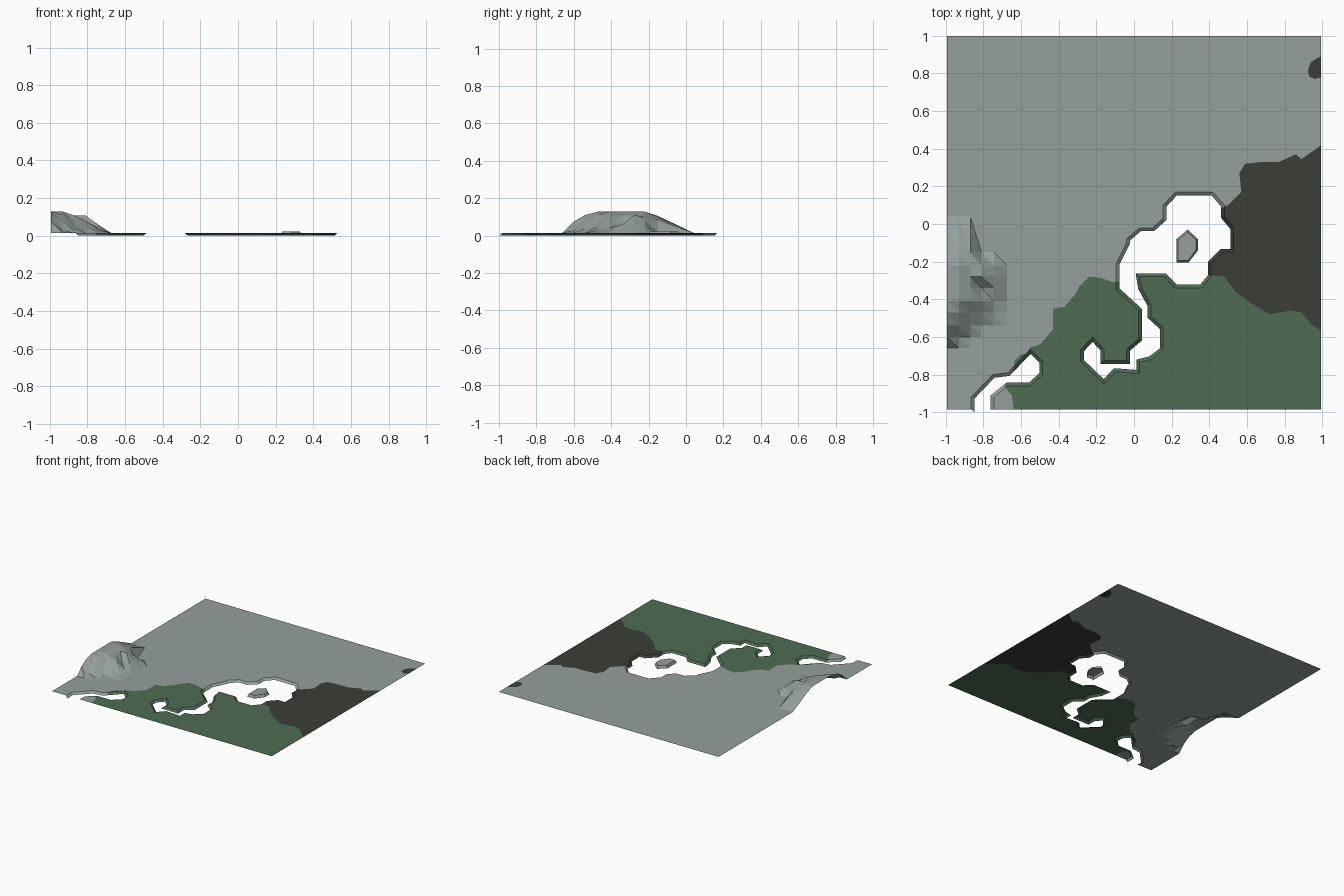
import bpy, bmesh
from mathutils import Vector
from mathutils.geometry import delaunay_2d_cdt, intersect_point_line

if "Cube" in bpy.data.objects:
    bpy.data.objects.remove(bpy.data.objects["Cube"])

LEVEL, BANK = 0.015, 0.018
L, R, B, T = -0.995, 0.995, -0.985, 1.0


def material(name, rgb):
    m = bpy.data.materials.new(name)
    m.diffuse_color = (*rgb, 1)
    m.use_nodes = True
    m.node_tree.nodes["Principled BSDF"].inputs["Base Color"].default_value = m.diffuse_color
    return m


grey = material("grey_rock", (0.30, 0.35, 0.335))
green = material("green_meadow", (0.077, 0.148, 0.088))
dark = material("dark_soil", (0.043, 0.048, 0.040))


def inside(p, poly):
    c = False
    for a, b in zip(poly, poly[1:] + poly[:1]):
        if (a[1] > p[1]) != (b[1] > p[1]):
            if p[0] < (b[0] - a[0]) * (p[1] - a[1]) / (b[1] - a[1]) + a[0]:
                c = not c
    return c


def inset(poly, d):
    """Move every corner of a clockwise outline inwards by d."""
    out = []
    for i, p in enumerate(poly):
        p, a, b = Vector(p), Vector(poly[i - 1]), Vector(poly[(i + 1) % len(poly)])
        u, v = (p - a).normalized(), (b - p).normalized()
        n1, n2 = Vector((u.y, -u.x)), Vector((v.y, -v.x))
        q = p + (n1 + n2) * d / (1 + n1.dot(n2))
        out.append((q.x, q.y))
    return out


def edge_distance(p, poly):
    best = 9
    for a, b in zip(poly, poly[1:] + poly[:1]):
        a, b = Vector(a), Vector(b)
        q, t = intersect_point_line(p, a, b)
        q = a + (b - a) * min(1, max(0, t))
        best = min(best, (Vector(p[:2]) - q).length)
    return best


# River and lake outlines (clockwise)
lake = [(.22, .17), (.42, .17), (.48, .10), (.48, .04), (.53, -.02), (.53, -.15),
        (.47, -.15), (.41, -.21), (.41, -.28), (.36, -.34), (.22, -.34), (.16, -.28),
        (.03, -.28), (.04, -.34), (.09, -.43), (.09, -.49), (.155, -.55), (.155, -.67),
        (.09, -.72), (.03, -.735), (.03, -.795), (-.10, -.785), (-.16, -.85),
        (-.285, -.73), (-.285, -.67), (-.22, -.60), (-.16, -.665), (-.16, -.725),
        (-.04, -.725), (-.04, -.665), (.025, -.61), (.025, -.46), (-.095, -.35),
        (-.095, -.21), (-.04, -.10), (-.04, -.08), (.03, -.02), (.10, -.02),
        (.155, .03), (.155, .10)]
inlet = [(-.865, B), (-.865, -.92), (-.75, -.80), (-.67, -.79), (-.55, -.665),
         (-.485, -.73), (-.485, -.80), (-.55, -.86), (-.67, -.86), (-.745, -.92),
         (-.745, B)]
lake_in, inlet_in = inset(lake, BANK), inset(inlet, BANK)
inlet_in[0] = (-.848, -1.0)
inlet_in[-1] = (-.763, B)
waters = [lake_in, inlet_in]
outline = [(L, B), (L, T), (R, T), (R, B), (-.745, B), (-.763, B), (-.848, -1.0), (-.865, B)]

# Ground cover regions
south = [(.38, -.27), (.48, -.28), (.54, -.36), (.62, -.42), (.72, -.48), (.83, -.46),
         (.89, -.47), (.94, -.53), (R, -.57)]
meadow = [(-.64, B), (-.65, -.91), (-.69, -.86), (-.65, -.82), (-.635, -.73),
          (-.61, -.70), (-.57, -.685), (-.55, -.655), (-.50, -.64), (-.43, -.56), (-.43, -.45),
          (-.37, -.44), (-.31, -.37), (-.29, -.33), (-.24, -.28), (-.18, -.285),
          (-.11, -.31), (-.05, -.30), (0, -.25), (.3, -.25)] + south + [(R, B)]
soil = south + [(R, .42), (.94, .38), (.89, .345), (.86, .37), (.77, .33), (.68, .33),
                (.59, .32), (.56, .27), (.57, .17), (.50, .10), (.45, .08),
                (.45, -.10), (.38, -.22)]
soil_spot = [(R, .89), (.97, .88), (.94, .86), (.925, .82), (.93, .785), (.96, .77), (R, .78)]

# Hill heights on a small grid
hill_x = (L, -.93, -.87, -.81, -.745, -.675)
F = LEVEL
hill = {.04: (F, F, F, F, F, F),
        -.15: (.105, .10, .085, F, F, F),
        -.22: (.128, .128, .105, .085, .05, F),
        -.28: (.128, .128, .107, .107, .06, F),
        -.34: (.128, .128, .107, .05, .06, F),
        -.41: (.128, .128, .107, .08, .04, F),
        -.47: (.128, .11, .07, .05, .03, F),
        -.54: (.11, .075, .04, F, F, F),
        -.60: (.075, .03, F, F, F, F),
        -.66: (F, F, F, F, F, F)}

# Terrain sheet: triangulate all outlines together, then lift and colour
pts, edges, height = [], [], {}
for loop in (outline, lake, inlet, lake_in, inlet_in, meadow, soil, soil_spot):
    s, n = len(pts), len(loop)
    pts += [Vector(p) for p in loop]
    edges += [(s + i, s + (i + 1) % n) for i in range(n)]
for y, row in hill.items():
    for x, z in zip(hill_x, row):
        height[len(pts)] = z
        pts.append(Vector((x, y)))
verts, _, tris, origin, _, _ = delaunay_2d_cdt(pts, edges, [], 0, 1e-5)


def ground_z(i):
    for o in origin[i]:
        if o in height:
            return height[o]
    p = verts[i]
    z = LEVEL
    for w in waters:
        d = edge_distance(p, w)
        if d < 1e-3 or inside(p, w):
            return 0.0
        z = min(z, LEVEL * d / BANK)
    return z


def finish(name, bm, mats):
    bmesh.ops.delete(bm, geom=[v for v in bm.verts if not v.link_faces], context='VERTS')
    me = bpy.data.meshes.new(name)
    bm.to_mesh(me)
    bm.free()
    for m in mats:
        me.materials.append(m)
    bpy.context.collection.objects.link(bpy.data.objects.new(name, me))


bm = bmesh.new()
bv = [bm.verts.new((v.x, v.y, ground_z(i))) for i, v in enumerate(verts)]
for t in tris:
    c = sum((verts[i] for i in t), Vector((0, 0))) / len(t)
    if not inside(c, outline) or any(inside(c, w) for w in waters):
        continue
    f = bm.faces.new([bv[i] for i in t])
    f.normal_update()
    if f.normal.z < 0:
        f.normal_flip()
    if inside(c, meadow):
        f.material_index = 1
    elif inside(c, soil) or inside(c, soil_spot):
        f.material_index = 2
finish("terrain", bm, (grey, green, dark))

# Island in the lake
shore = [(.225, -.08), (.285, -.03), (.34, -.08), (.34, -.14), (.29, -.205), (.225, -.205)]
bm = bmesh.new()
low = [bm.verts.new((x, y, 0)) for x, y in shore]
top = [bm.verts.new((x, y, .022)) for x, y in inset(shore, .01)]
for i in range(len(low)):
    j = (i + 1) % len(low)
    bm.faces.new((low[j], low[i], top[i], top[j]))
bm.faces.new(top[::-1])
finish("island", bm, (grey,))
